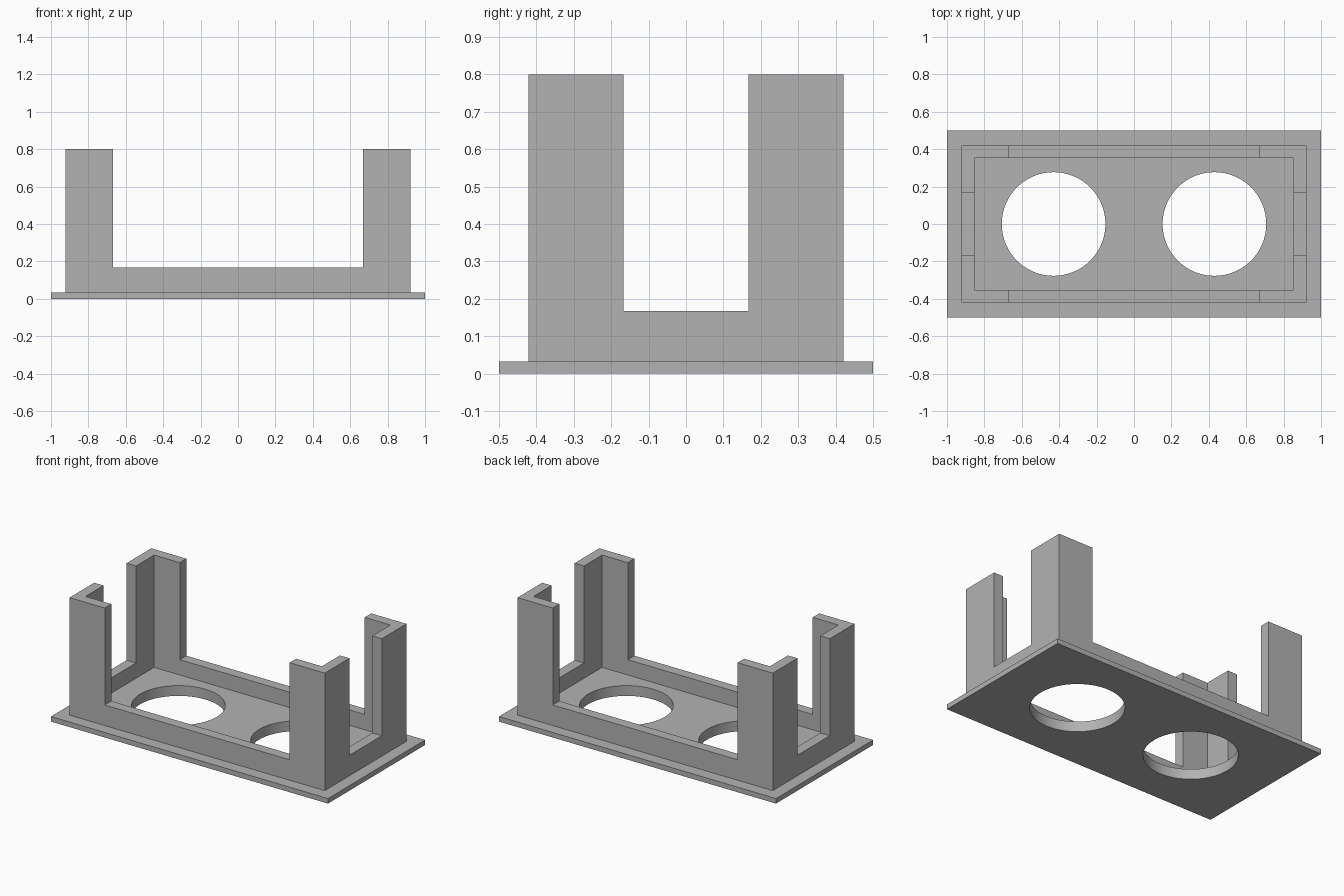
import bpy

cube = bpy.data.objects.get("Cube")
if cube:
    bpy.data.objects.remove(cube, do_unlink=True)

grey = bpy.data.materials.new("plain_grey")
grey.use_nodes = True
grey.diffuse_color = (0.45, 0.45, 0.45, 1)
grey.node_tree.nodes["Principled BSDF"].inputs["Base Color"].default_value = (0.45, 0.45, 0.45, 1)

PLATE_TOP, FLOOR, RIM, TOP = 0.033, 0.067, 0.167, 0.8
OUT_X, OUT_Y, WALL = 0.921, 0.421, 0.068


def box(name, half_x, half_y, bottom, top):
    """Box centred on the z axis between two heights."""
    bpy.ops.mesh.primitive_cube_add(size=1, location=(0, 0, (bottom + top) / 2))
    ob = bpy.context.object
    ob.name = name
    ob.scale = (2 * half_x, 2 * half_y, top - bottom)
    bpy.ops.object.transform_apply(location=True, rotation=False, scale=True)
    ob.data.materials.append(grey)
    return ob


def combine(target, other, operation):
    """Apply a boolean and discard the helper."""
    other.hide_render = True
    mod = target.modifiers.new(operation.lower(), 'BOOLEAN')
    mod.operation = operation
    mod.solver = 'EXACT'
    mod.object = other
    bpy.context.view_layer.objects.active = target
    bpy.ops.object.modifier_apply(modifier=mod.name)
    bpy.data.objects.remove(other, do_unlink=True)


# Corner posts and low rim: a block hollowed out, then notched on all four sides
body = box("corner_post_tray", OUT_X, OUT_Y, PLATE_TOP / 2, TOP)
combine(body, box("cavity", OUT_X - WALL, OUT_Y - WALL, FLOOR, 1), 'DIFFERENCE')
combine(body, box("long_side_notch", 0.667, 0.7, RIM, 1.1), 'DIFFERENCE')
combine(body, box("short_side_notch", 1.2, 0.167, RIM, 1.2), 'DIFFERENCE')

# Wide base flange
combine(body, box("base_flange", 1, 0.5, 0, PLATE_TOP), 'UNION')

# Pair of round through holes in the floor
for side in (-1, 1):
    bpy.ops.mesh.primitive_cylinder_add(vertices=96, radius=0.277, depth=0.4,
                                        location=(side * 0.43, 0, 0))
    hole = bpy.context.object
    hole.data.materials.append(grey)
    combine(body, hole, 'DIFFERENCE')

# Smooth hole walls, sharp corners
bpy.ops.object.select_all(action='DESELECT')
body.select_set(True)
bpy.context.view_layer.objects.active = body
bpy.ops.object.shade_smooth_by_angle()
